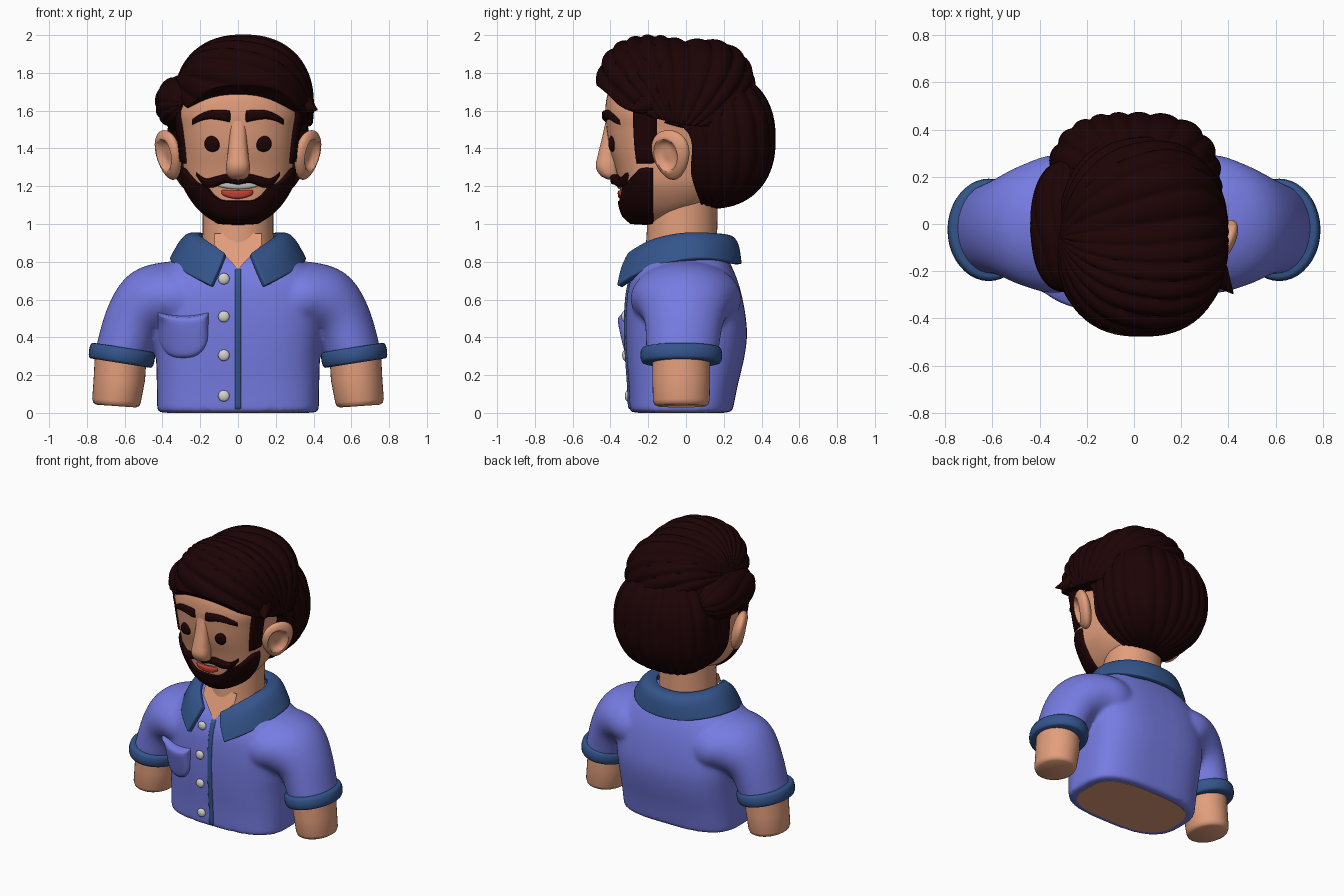
import bpy, bmesh, math
from mathutils import Vector, Matrix
from mathutils.bvhtree import BVHTree

if "Cube" in bpy.data.objects:
    bpy.data.objects.remove(bpy.data.objects["Cube"])


def material(name, rgb):
    m = bpy.data.materials.new(name)
    m.diffuse_color = (*rgb, 1)
    m.use_nodes = True
    m.node_tree.nodes["Principled BSDF"].inputs["Base Color"].default_value = m.diffuse_color
    return m


SKIN = material("skin", (0.76, 0.34, 0.2))
HAIR = material("dark_brown_hair", (0.012, 0.001, 0.0015))
SHIRT = material("periwinkle_shirt", (0.18, 0.2, 0.76))
TRIM = material("navy_trim", (0.034, 0.09, 0.26))
WHITE = material("off_white", (0.66, 0.65, 0.62))
RED = material("lip_red", (0.56, 0.05, 0.035))


# ---- helpers ----
def curve(table, t):
    """Smooth interpolation of (t, values...) rows."""
    t = min(max(t, table[0][0]), table[-1][0])
    i = next(k for k in range(len(table) - 1) if t <= table[k + 1][0])
    a, b = table[i], table[i + 1]
    p, q = table[max(i - 1, 0)], table[min(i + 2, len(table) - 1)]
    h = b[0] - a[0]
    s = (t - a[0]) / h
    out = []
    for k in range(1, len(a)):
        m0 = (b[k] - p[k]) / (b[0] - p[0]) * h
        m1 = (q[k] - a[k]) / (q[0] - a[0]) * h
        out.append((2*s**3 - 3*s*s + 1) * a[k] + (s**3 - 2*s*s + s) * m0
                   + (3*s*s - 2*s**3) * b[k] + (s**3 - s*s) * m1)
    return out if len(out) > 1 else out[0]


def finish(name, bm, mat, fix=True, sharp=50):
    if fix:
        bmesh.ops.recalc_face_normals(bm, faces=bm.faces[:])
    me = bpy.data.meshes.new(name)
    bm.to_mesh(me)
    bm.free()
    me.polygons.foreach_set("use_smooth", [True] * len(me.polygons))
    me.set_sharp_from_angle(angle=math.radians(sharp))
    me.materials.append(mat)
    ob = bpy.data.objects.new(name, me)
    bpy.context.collection.objects.link(ob)
    return ob


def loft(bm, rings):
    rows = [[bm.verts.new(p) for p in r] for r in rings]
    n = len(rows[0])
    for a, b in zip(rows, rows[1:]):
        for i in range(n):
            bm.faces.new((a[i], a[(i + 1) % n], b[(i + 1) % n], b[i]))
    bm.faces.new(rows[0][::-1])
    bm.faces.new(rows[-1])


def spow(v, e):
    return math.copysign(abs(v) ** e, v)


def level(z, w, yf, yb, n=2.0, seg=48):
    """Horizontal superellipse section."""
    cy, d = (yf + yb) / 2, (yb - yf) / 2
    ang = [2 * math.pi * i / seg for i in range(seg)]
    return [(w * spow(math.cos(a), 2 / n), cy + d * spow(math.sin(a), 2 / n), z) for a in ang]


def tilted(s, cx, cy, cz, half, ry, deg, up=0.0, k=1.0, seg=40):
    """Elliptical arm section, tilted in the front plane; s mirrors it."""
    c, q = math.cos(math.radians(deg)), math.sin(math.radians(deg))
    ang = [2 * math.pi * i / seg for i in range(seg)]
    return [(s * (cx - q * up + c * half * k * math.cos(a)), cy + ry * k * math.sin(a),
             cz + c * up + q * half * k * math.cos(a)) for a in ang]


def patch(name, mat, f, nu=32, nv=12):
    bm = bmesh.new()
    g = [[bm.verts.new(f(2 * i / nu - 1, j / nv)) for i in range(nu + 1)] for j in range(nv + 1)]
    for j in range(nv):
        for i in range(nu):
            bm.faces.new((g[j][i], g[j][i + 1], g[j + 1][i + 1], g[j + 1][i]))
    return finish(name, bm, mat, fix=False, sharp=80)


def surface_of(ob):
    dg = bpy.context.evaluated_depsgraph_get()
    dg.update()
    tree = BVHTree.FromObject(ob, dg)

    def drop(x, z):
        hit = tree.ray_cast(Vector((x, -2, z)), Vector((0, 1, 0)))[0]
        return (hit or tree.find_nearest(Vector((x, -0.3, z)))[0]).y
    return drop


def pad(name, mat, drop, xc, hw, lo, hi, off, nu=32, nv=12, flat=4, rise=0.0):
    """Cushioned shape resting on a front surface; rise thickens its top."""
    def f(u, v):
        e = math.sqrt(max(0, 1 - abs(u) ** 6)) * math.sqrt(max(0, 1 - (2 * v - 1) ** flat))
        x, z = xc + hw * u, lo(u) + (hi(u) - lo(u)) * v
        return (x, drop(x, z) - (off + rise * v) * e + 0.008 * (1 - e), z)
    return patch(name, mat, f, nu, nv)


def blob(name, mat, loc, size):
    bm = bmesh.new()
    bmesh.ops.create_uvsphere(bm, u_segments=24, v_segments=14, radius=1)
    for v in bm.verts:
        v.co = Vector(loc) + Vector([v.co[i] * size[i] for i in range(3)])
    return finish(name, bm, mat)


# ---- shirt body with sleeves, fused ----
bm = bmesh.new()
TORSO = [(0.002, .428, -.298, .245), (.15, .43, -.304, .275), (.3, .435, -.315, .31), (.42, .445, -.32, .323),
         (.55, .45, -.318, .31), (.68, .43, -.302, .28), (.78, .37, -.26, .24), (.85, .27, -.2, .2), (.9, .17, -.15, .16)]
loft(bm, [level(z, *curve(TORSO, z), n=3.0) for z in [.002 + .02993 * i for i in range(31)]])
SLEEVE = [(0, .15, 0, .6, .2, .25, 90), (1, .33, 0, .605, .2, .294, 78), (2, .455, -.005, .58, .195, .26, 54),
          (3, .55, -.01, .485, .16, .21, 30), (4, .61, -.02, .31, .147, .19, 10)]
for s in (-1, 1):
    loft(bm, [tilted(s, *curve(SLEEVE, i / 4)) for i in range(17)])
torso = finish("shirt_body", bm, SHIRT)
md = torso.modifiers.new("fuse", 'REMESH')
md.mode, md.voxel_size, md.use_smooth_shade = 'VOXEL', 0.014, True
md = torso.modifiers.new("soften", 'SMOOTH')
md.factor, md.iterations = 0.5, 10
chest = surface_of(torso)

bm = bmesh.new()
loft(bm, [level(z, .375, -.255, .2, 3) for z in (0, .02)])
finish("waist_base", bm, SKIN)

# ---- cuffs and arms ----
for s, side in ((-1, "left"), (1, "right")):
    bm = bmesh.new()
    loft(bm, [tilted(s, .615, -.025, .305, .176, .217, 9, up, k)
              for up, k in ((-.042, .9), (-.039, .95), (-.026, .985), (0, 1), (.026, .985), (.039, .95), (.042, .9))])
    finish(side + "_cuff", bm, TRIM)
    bm = bmesh.new()
    loft(bm, [tilted(s, cx, -.025, cz, h, r, 4) for cx, cz, h, r in
              ((.62, .32, .137, .152), (.628, .18, .136, .153), (.643, .065, .129, .15), (.644, .045, .122, .143), (.645, .036, .106, .128))])
    finish(side + "_arm", bm, SKIN, sharp=60)

# ---- neck and open throat ----
bm = bmesh.new()
loft(bm, [level(*r) for r in ((.78, .2, -.22, .17), (.95, .187, -.208, .165), (1.2, .187, -.2, .17))])
finish("neck", bm, SKIN)
NOTCH = chest(0, .765) - .007


def throat(u, v):
    x, z = u * min(.004 + .18 * v, .125), .765 + .185 * v
    y = NOTCH + (-.19 - NOTCH) * v
    return (x, min(y, chest(x, z) - .007) if v < .5 else y, z)


patch("throat", SKIN, throat, 12, 12)

# ---- collar: inner edge, fold and outer edge, mirrored ----
INNER = [(0, .19, .925), (.12, .165, .925), (.205, .05, .93), (.215, -.06, .93), (.17, -.19, .905), (.066, -.295, .84)]
FOLD = [(0, .275, .925), (.16, .235, .945), (.27, .1, .955), (.28, -.06, .95), (.23, -.23, .875), (.094, -.335, .76)]
OUTER = [(0, .285, .785), (.18, .26, .79), (.335, .12, .815), (.36, -.03, .81), (.29, -.24, .745), (.138, -.352, .668)]
bm = bmesh.new()
rows = [[bm.verts.new((-x, y, z)) for x, y, z in r[:0:-1]] + [bm.verts.new(p) for p in r] for r in (INNER, FOLD, OUTER)]
for a, b in zip(rows, rows[1:]):
    for i in range(len(a) - 1):
        bm.faces.new((a[i], b[i], b[i + 1], a[i + 1]))
collar = finish("collar", bm, TRIM, sharp=180)
md = collar.modifiers.new("round", 'SUBSURF')
md.levels = md.render_levels = 3
md.boundary_smooth = 'PRESERVE_CORNERS'
md = collar.modifiers.new("thickness", 'SOLIDIFY')
md.thickness, md.offset = 0.036, 0
md = collar.modifiers.new("soft_edge", 'BEVEL')
md.width, md.segments, md.limit_method, md.angle_limit = 0.012, 3, 'ANGLE', math.radians(50)

# ---- placket, buttons, pocket ----
pad("placket", TRIM, chest, 0, .018, lambda u: .012, lambda u: .77, .009, 8, 60, 60)
for i, z in enumerate((.71, .51, .305, .09)):
    blob("button_%d" % (i + 1), WHITE, (-.075, chest(-.075, z) - .007, z), (.03, .017, .03))
pad("pocket", SHIRT, chest, -.29, .135, lambda u: .44 - .152 * max(0, 1 - abs(u) ** 2.6) ** (1 / 2.2),
    lambda u: .515 + .018 * u * u, .02, 36, 24, 8, .042)

# ---- head ----
# rows: height, half width, depth to the front and to the back of the jaw line
HEAD = [(1.0, .085, .105, .03), (1.04, .15, .147, .1), (1.1, .212, .168, .27), (1.2, .272, .182, .34), (1.3, .29, .205, .35),
        (1.4, .3, .235, .37), (1.5, .313, .25, .38), (1.6, .325, .257, .38), (1.7, .285, .24, .36), (1.8, .2, .17, .28)]
JAW = -.17


def skull(theta, z, off=0.0):
    w, df, db = curve(HEAD, z)
    e = .9 if math.cos(theta) > 0 else .68
    sx, cy = spow(math.sin(theta), e), spow(math.cos(theta), e)
    return ((w + off) * sx, JAW - (df + off if cy > 0 else db) * cy, z)


bm = bmesh.new()
loft(bm, [[skull(2 * math.pi * i / 64, 1 + .02 * j) for i in range(64)] for j in range(41)])
head = finish("head", bm, SKIN)
face = surface_of(head)

NOSE = [(1.236, .035, -.415), (1.25, .054, -.447), (1.3, .063, -.477), (1.36, .056, -.468), (1.45, .047, -.446), (1.57, .045, -.42)]
bm = bmesh.new()
loft(bm, [level(z, *curve(NOSE, z), -.355, n=2.3, seg=32) for z in [1.236 + .0167 * i for i in range(21)]])
finish("nose", bm, SKIN, sharp=80)

# ears: dished ovals, flared outward
for s, side in ((-1, "left"), (1, "right")):
    bm = bmesh.new()
    bmesh.ops.create_uvsphere(bm, u_segments=32, v_segments=32, radius=1, matrix=Matrix.Rotation(math.pi / 2, 4, 'Y'))
    turn = Matrix.Rotation(math.radians(-28), 3, 'Z') @ Matrix.Rotation(math.radians(13), 3, 'Y')
    for v in bm.verts:
        x, y, z = v.co
        r = math.hypot(y + .12, z - .05)
        dx = .048 * x - (.042 * max(0, 1 - (r / .64) ** 4) if x > 0 else 0)
        p = turn @ Vector((dx, .108 * y * (1 + .22 * z), .135 * z)) + Vector((.367, -.08, 1.365))
        v.co = (s * p.x, p.y, p.z)
    finish(side + "_ear", bm, SKIN)

# ---- facial features ----
for s, side in ((-1, "left"), (1, "right")):
    blob(side + "_eye", HAIR, (s * .135, face(s * .135, 1.425), 1.425), (.043, .02, .043))
    brow = lambda u, s=s: 1.582 - .035 * max(0, u * s + .1) ** 2 - .012 * max(0, -u * s) ** 2
    pad(side + "_eyebrow", HAIR, face, s * .142, .104, lambda u, b=brow, s=s: b(u) - .028 + .008 * s * u,
        lambda u, b=brow, s=s: b(u) + .022 - .01 * s * u, .024)
    patch(side + "_sideburn", HAIR, lambda u, v, s=s: skull(
        math.pi / 2 * (s * .875 + .14 * u), 1.312 + .34 * v, -.01 if abs(u) == 1 or v in (0, 1) else .016), 12, 16)

BEARD_TOP = [(0, 1.125), (.2, 1.13), (.3, 1.155), (.38, 1.2), (.5, 1.218), (.65, 1.262), (.8, 1.298), (1, 1.302)]


def beard(u, v):
    if v == 0:
        return (0, -.2, .994)
    z = 1.0 + (curve(BEARD_TOP, abs(u)) - 1.0) * (v - 1 / 24) / (23 / 24)
    return skull(math.pi / 2 * u, z, -.01 if abs(u) == 1 or v == 1 else .02)


patch("beard", HAIR, beard, 72, 24)
M_LO = [(0, 1.207), (.3, 1.214), (.6, 1.192), (.8, 1.2), (1, 1.26)]
M_HI = [(0, 1.23), (.25, 1.264), (.5, 1.254), (.75, 1.242), (.9, 1.26), (1, 1.28)]
pad("moustache", HAIR, face, 0, .225, lambda u: curve(M_LO, abs(u)), lambda u: curve(M_HI, abs(u)), .042, 48)
pad("teeth", WHITE, face, 0, .118, lambda u: 1.182 + .02 * u * u, lambda u: 1.224, .013)
pad("lower_lip", RED, face, -.004, .086, lambda u: 1.131 + .026 * u * u, lambda u: 1.178 + .004 * abs(u), .015)


# ---- hair: grooved rounded masses ----
def hair(name, centre, radii, axis, strands, twist, amp, shape, n=2.3, m=2.3, lean=0):
    bm = bmesh.new()
    bmesh.ops.create_uvsphere(bm, u_segments=192, v_segments=44, radius=1)
    turn = Matrix.Rotation(math.radians(lean), 3, 'Y')
    for v in bm.verts:
        x, y, z = v.co
        a = math.atan2(y, x)
        g = abs(math.sin(strands * a / 2 + .9 * math.sin(3 * a) + twist * z)) ** .6
        k = 1 - amp * (1 - g) * math.hypot(x, y)
        d = turn @ Vector({'X': (z, x, y), 'Y': (y, z, x), 'Z': (x, y, z)}[axis])
        h = (abs(d.x / radii[0]) ** m + abs(d.y / radii[1]) ** m) ** (1 / m)
        r = (h ** n + abs(d.z / radii[2]) ** n) ** (-1 / n)
        v.co = shape(Vector(centre) + d * r * k)
    return finish(name, bm, HAIR, fix=False, sharp=75)


HAIRLINE = [(-.5, 1.755), (-.43, 1.7), (-.35, 1.625), (-.27, 1.59), (0, 1.525), (.4, 1.5)]
NAPE = [(1.05, .1), (1.25, .03), (1.5, 0), (1.56, -.2), (1.9, -.25)]


def crown(p):
    p.z += .2 * max(0, -p.y) + .22 * max(0, p.y)
    p.z = max(p.z, curve(HAIRLINE, p.y))
    return p


def back(p):
    p.y = max(p.y, curve(NAPE, p.z))
    return p


hair("hair_top", (.03, -.055, 1.615), (.372, .425, .362), 'X', 24, 1.2, .055, crown, lean=24)
hair("hair_back", (0, .12, 1.45), (.375, .355, .37), 'Z', 24, .8, .045, back, m=2.8)
hair("hair_side", (-.285, -.01, 1.64), (.155, .28, .15), 'Y', 12, 1.5, .08, lambda p: p, 2.2, 2.3)

# loose flick beside the temple
bm = bmesh.new()
a, b = Vector((.32, -.18, 1.65)), Vector((.42, -.295, 1.585))
axis = (b - a).to_track_quat('Z', 'Y').to_matrix()
loft(bm, [[a.lerp(b, t) + Vector((0, 0, .02 * t ** 3)) + axis @ Vector((r * math.cos(i * math.pi / 8), r * math.sin(i * math.pi / 8), 0))
           for i in range(16)] for t, r in ((0, .07), (.35, .055), (.7, .026), (1, .003))])
finish("hair_flick", bm, HAIR)
